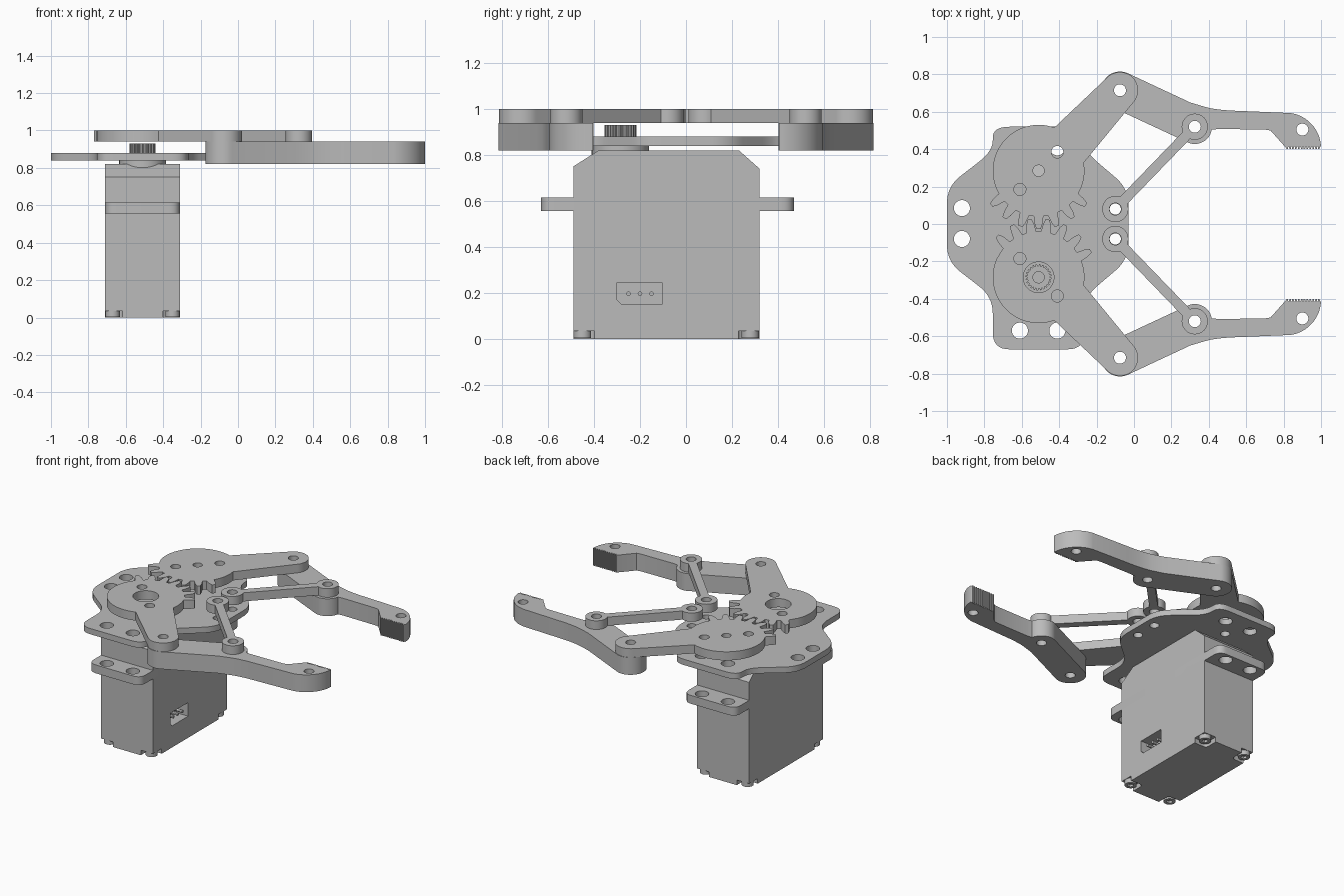
import bpy, bmesh
from math import sin, cos, asin, atan2, degrees, radians
from mathutils import Matrix, Vector

cube = bpy.data.objects.get("Cube")
if cube:
    bpy.data.objects.remove(cube, do_unlink=True)

grey = bpy.data.materials.new("plain grey")
grey.use_nodes = True
colour = (0.5, 0.5, 0.5, 1)
grey.diffuse_color = colour
grey.node_tree.nodes["Principled BSDF"].inputs["Base Color"].default_value = colour
parts = []


def arc(c, r, a0, a1, n=24):
    angles = [radians(a0 + (a1 - a0) * i / n) for i in range(n + 1)]
    return [(c[0] + r * cos(a), c[1] + r * sin(a)) for a in angles]


def circle(c, r, n=40):
    return arc(c, r, 0, 360, n)[:-1]


def rounded(points, r, n=8):
    """Soften every corner of a polygon."""
    out = []
    for i, p in enumerate(points):
        p = Vector(p)
        ends = []
        for q in (points[i - 1], points[(i + 1) % len(points)]):
            d = Vector(q) - p
            ends.append(p + d.normalized() * min(r, d.length * 0.45))
        for k in range(n + 1):
            t = k / n
            v = ends[0] * (1 - t) ** 2 + p * 2 * t * (1 - t) + ends[1] * t * t
            out.append((v.x, v.y))
    return out


def rect(x0, x1, y0, y1):
    return [(x0, y0), (x1, y0), (x1, y1), (x0, y1)]


def flip(points, side):
    return [(x, y * side) for x, y in points]


def solid(name, loops, low, high, along_x=False):
    """Extrude an outline with holes from low to high along z, or along x."""
    curve = bpy.data.curves.new(name, 'CURVE')
    curve.dimensions = '2D'
    curve.fill_mode = 'BOTH'
    curve.extrude = (high - low) / 2
    for loop in loops:
        spline = curve.splines.new('POLY')
        spline.points.add(len(loop) - 1)
        for point, (x, y) in zip(spline.points, loop):
            point.co = (x, y, 0, 1)
        spline.use_cyclic_u = True
    temp = bpy.data.objects.new(name + " outline", curve)
    bpy.context.collection.objects.link(temp)
    graph = bpy.context.evaluated_depsgraph_get()
    mesh = bpy.data.meshes.new_from_object(temp.evaluated_get(graph))
    bpy.data.objects.remove(temp, do_unlink=True)
    bpy.data.curves.remove(curve)
    bm = bmesh.new()
    bm.from_mesh(mesh)
    bmesh.ops.remove_doubles(bm, verts=bm.verts, dist=0.00005)
    move = Matrix.Translation((0, 0, (low + high) / 2))
    if along_x:
        move = Matrix(((0, 0, 1, 0), (1, 0, 0, 0), (0, 1, 0, 0), (0, 0, 0, 1))) @ move
    bm.transform(move)
    bmesh.ops.recalc_face_normals(bm, faces=bm.faces)
    bm.to_mesh(mesh)
    bm.free()
    mesh.name = name
    mesh.materials.clear()
    mesh.materials.append(grey)
    obj = bpy.data.objects.new(name, mesh)
    bpy.context.collection.objects.link(obj)
    parts.append(obj)
    return obj


def carve(obj, cutter):
    mod = obj.modifiers.new("cut", 'BOOLEAN')
    mod.operation = 'DIFFERENCE'
    mod.solver = 'EXACT'
    mod.object = cutter
    graph = bpy.context.evaluated_depsgraph_get()
    obj_mesh = bpy.data.meshes.new_from_object(obj.evaluated_get(graph))
    obj.modifiers.clear()
    obj.data = obj_mesh
    parts.remove(cutter)
    bpy.data.objects.remove(cutter, do_unlink=True)


# Shared positions
axis = (-0.51, 0.285)
knuckle = (-0.075, 0.715)
anchor = (-0.1, 0.08)
boss = (0.325, 0.52)
left, right, front, back = -0.71, -0.31, -0.49, 0.32
bolt_holes = [(x, y) for x in (-0.61, -0.41) for y in (-0.57, 0.41)]

# Servo motor case with chamfered top
case = solid("motor_case", [[(front, 0), (back, 0), (back, 0.74), (0.23, 0.82),
                             (-0.38, 0.82), (front, 0.75)]], left, right, True)
socket = [(-0.28, 0.15), (-0.105, 0.15), (-0.105, 0.245), (-0.3, 0.245), (-0.3, 0.17)]
carve(case, solid("socket_cutter", [socket], right - 0.09, right + 0.05, True))
for y in (-0.25, -0.2, -0.15):
    solid("socket_pin", [circle((y, 0.197), 0.01, 12)], right - 0.1, right - 0.01, True)

# Corner recesses with socket-head screws under the case
for x in (left + 0.04, right - 0.04):
    for y in (front + 0.04, back - 0.04):
        notch = rounded(rect(x - 0.055, x + 0.055, y - 0.055, y + 0.055), 0.03)
        carve(case, solid("notch_cutter", [notch], -0.05, 0.035))
        solid("screw_head", [circle((x, y), 0.038, 24)], 0.02, 0.036)
        solid("screw_rim", [circle((x, y), 0.038, 24), circle((x, y), 0.02, 6)], 0.004, 0.02)

# Mounting ears, output collar and splined shaft
solid("motor_flange", [rounded(rect(left, right, -0.63, 0.47), 0.06)]
      + [circle(h, 0.043) for h in bolt_holes], 0.557, 0.615)
shaft = (axis[0], -axis[1])
solid("motor_collar", [circle(shaft, 0.125)], 0.77, 0.84)
teeth = 24
spline = [(shaft[0] + r * cos(a), shaft[1] + r * sin(a))
          for i in range(teeth)
          for r, a in [(ra, radians((i + f) * 360 / teeth))
                       for ra, f in ((0.06, 0), (0.06, 0.3), (0.07, 0.45), (0.07, 0.85))]]
solid("splined_shaft", [spline, circle(shaft, 0.03)], 0.83, 0.93)

# Base plate
base = [(-1, 0.2), (-1, -0.2), (-0.755, -0.39), (-0.755, -0.67), (-0.265, -0.67),
        (-0.265, -0.39), (-0.03, -0.19), (-0.03, 0.19), (-0.265, 0.39),
        (-0.265, 0.52), (-0.755, 0.52), (-0.755, 0.39)]
holes = [circle(h, 0.043) for h in bolt_holes]
holes += [circle((-0.92, y), 0.043) for y in (-0.08, 0.085)]
holes += [circle((anchor[0], y), 0.03) for y in (-anchor[1], anchor[1])]
holes.append(circle(axis, 0.03))
solid("base_plate", [rounded(base, 0.09)] + holes, 0.84, 0.88)


def gear_arm(side, offset):
    """Disc with a run of teeth, joined to a tapering arm."""
    lean = degrees(atan2(knuckle[1] - axis[1], knuckle[0] - axis[0]))
    root, tip = 0.245, 0.313
    outline = arc(knuckle, 0.097, lean - 90, lean + 90)
    outline += arc(axis, root, 70, 205, 32)
    for k in range(-3, 4):
        mid = 270 + k * 18 + offset
        for r, da in ((root, -6), (0.285, -4.2), (tip, -2), (tip, 2), (0.285, 4.2), (root, 6)):
            outline += [arc(axis, r, mid + da, 0, 1)[0]]
    outline += arc(axis, root, 340, 370, 8)
    bore = 0.03 if side > 0 else 0.082
    cuts = [circle(knuckle, 0.032), circle(axis, bore)]
    cuts += [circle((axis[0] + d, axis[1] + d), 0.032) for d in (-0.1, 0.1)]
    loops = [flip(p, side) for p in [outline] + cuts]
    solid("left_gear_arm" if side > 0 else "right_gear_arm", loops, 0.94, 1.0)


def link(side):
    """Slim bar with a round eye at each end."""
    lean = degrees(atan2(boss[1] - anchor[1], boss[0] - anchor[0]))
    neck = degrees(asin(0.027 / 0.07))
    outline = arc(anchor, 0.07, lean + neck, lean + 360 - neck, 36)
    outline += arc(boss, 0.07, lean - 180 + neck, lean + 180 - neck, 36)
    loops = [outline, circle(anchor, 0.032), circle(boss, 0.032)]
    solid("left_link" if side > 0 else "right_link", [flip(p, side) for p in loops], 0.94, 1.0)


def finger(side):
    """Curved jaw with a serrated gripping tip."""
    outline = arc(knuckle, 0.1, 64, 244)
    outline += arc(boss, 0.092, 244, 350)
    outline += [(0.45, 0.508), (0.7, 0.505), (0.73, 0.5), (0.81, 0.41)]
    ridges = 12
    for i in range(ridges):
        x = 0.815 + i * 0.185 / ridges
        outline += [(x, 0.402), (x + 0.008, 0.402), (x + 0.01, 0.414), (x + 0.0145, 0.414)]
    outline += arc((0.81, 0.405), 0.19, 0, 82)
    outline += rounded([(0.81, 0.598), (0.44, 0.608), (0.3, 0.65)], 0.12)[9:18]
    outline += [(0.3, 0.65)]
    cuts = [circle(c, 0.032) for c in (knuckle, boss, (0.9, 0.505))]
    solid("left_finger" if side > 0 else "right_finger",
          [flip(p, side) for p in [outline] + cuts], 0.82, 0.94)


for side, offset in ((1, 0), (-1, 9)):
    gear_arm(side, offset)
    link(side)
    finger(side)

# Smooth the round walls and keep the rims crisp
for obj in bpy.context.view_layer.objects:
    obj.select_set(obj in parts)
bpy.context.view_layer.objects.active = parts[0]
bpy.ops.object.shade_smooth_by_angle(angle=radians(30))
